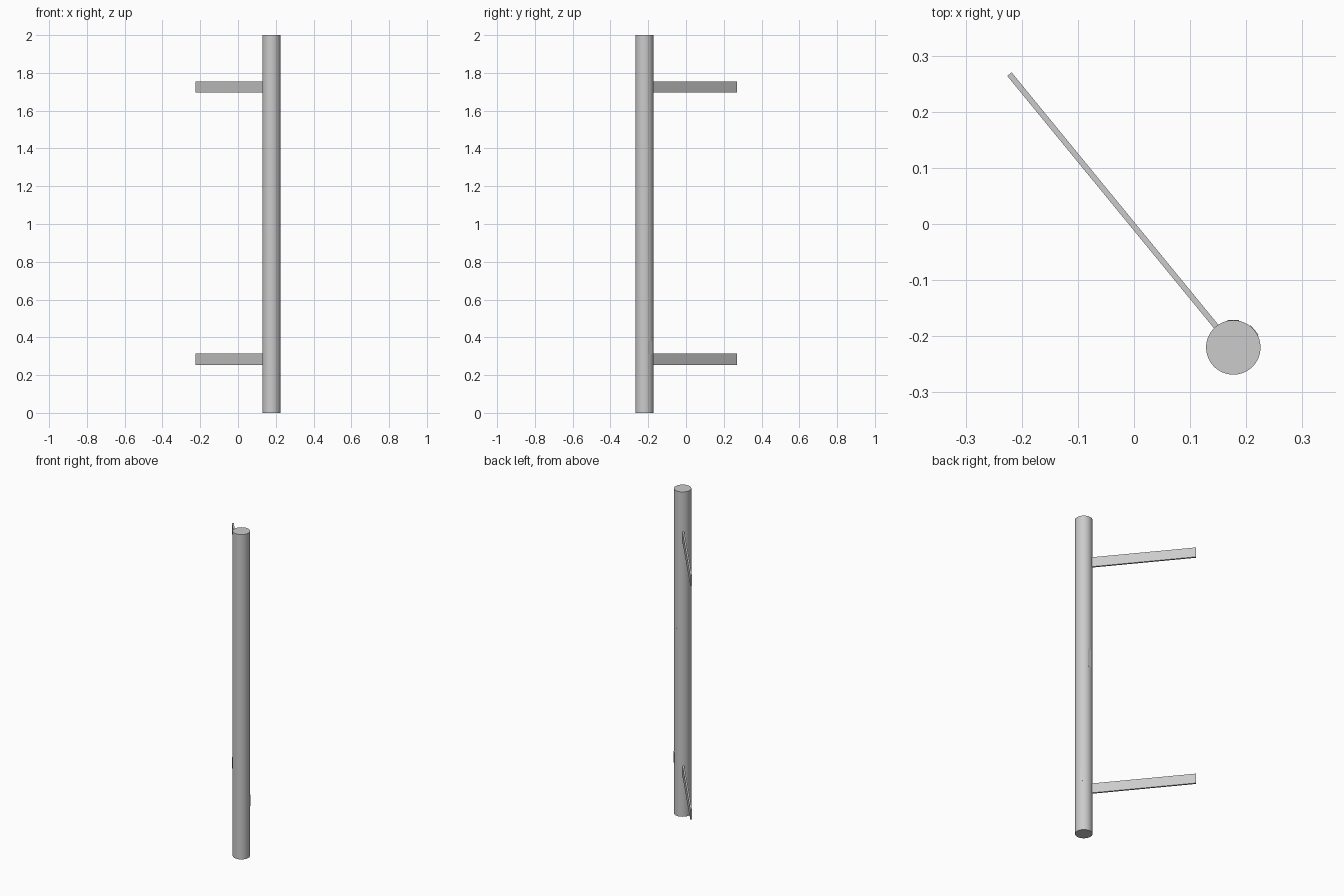
import bpy
from math import atan2, cos, sin, radians, hypot

if "Cube" in bpy.data.objects:
    bpy.data.objects.remove(bpy.data.objects["Cube"])

PX, PY, R = 0.177, -0.22, 0.0485        # post axis and radius
END = (-0.222, 0.267)                   # free end of the arms
ANGLE = atan2(END[1] - PY, END[0] - PX)


def box(name, loc, size, rot):
    bpy.ops.mesh.primitive_cube_add(size=1, location=loc, rotation=(0, 0, rot))
    ob = bpy.context.object
    ob.name = name
    ob.scale = size
    bpy.ops.object.transform_apply(location=False, rotation=False, scale=True)
    return ob


def plate(name, angle, z, width, height, proud):
    # thin cover set into the post, its face just proud of the surface
    depth = 0.006
    d = R + proud - depth / 2
    box(name, (PX + d * cos(angle), PY + d * sin(angle), z), (depth, width, height), angle)


# Post
bpy.ops.mesh.primitive_cylinder_add(vertices=64, radius=R, depth=2, location=(PX, PY, 1))
bpy.context.object.name = "post"
bpy.ops.object.shade_smooth_by_angle()

# Two flat arms, starting just inside the post
start = R - 0.003
length = hypot(END[0] - PX, END[1] - PY) - start
mid = start + length / 2
for name, z in (("lower_arm", 0.284), ("upper_arm", 1.725)):
    box(name, (PX + mid * cos(ANGLE), PY + mid * sin(ANGLE), z), (length, 0.010, 0.06), ANGLE)

# Access hatch at right angles to the arms, and small back plate
plate("access_hatch", ANGLE - radians(90), 0.345, 0.022, 0.068, 0.0006)
plate("back_plate", radians(90), 1.1, 0.02, 0.11, 0.0003)
